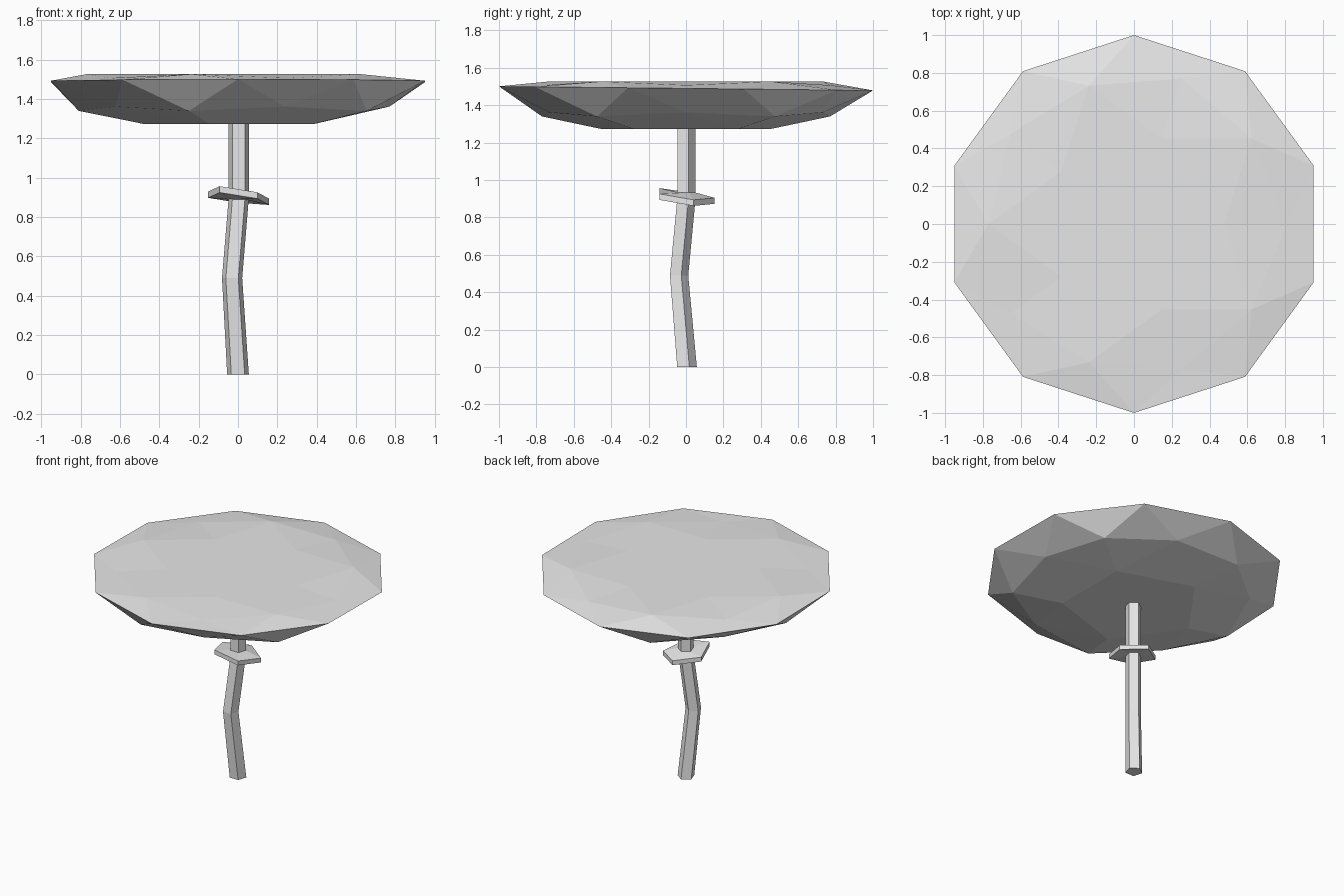
import bpy
import bmesh
import math

cube = bpy.data.objects.get("Cube")
if cube:
    bpy.data.objects.remove(cube, do_unlink=True)

grey = bpy.data.materials.new("light_grey")
grey.use_nodes = True
grey.diffuse_color = (0.8, 0.8, 0.8, 1)
grey.node_tree.nodes["Principled BSDF"].inputs["Base Color"].default_value = (0.8, 0.8, 0.8, 1)


def finish(name, bm):
    bmesh.ops.recalc_face_normals(bm, faces=bm.faces)
    mesh = bpy.data.meshes.new(name)
    bm.to_mesh(mesh)
    bm.free()
    mesh.materials.append(grey)
    obj = bpy.data.objects.new(name, mesh)
    bpy.context.collection.objects.link(obj)


def pentagon(bm, radius, x, y, heights):
    """Ring of five vertices, the first one pointing to the back."""
    ring = []
    for i, z in enumerate(heights):
        a = math.radians(90 + 72 * i)
        ring.append(bm.verts.new((x + radius * math.cos(a), y + radius * math.sin(a), z)))
    return ring


def bridge(bm, lower, upper):
    for i in range(5):
        j = (i + 1) % 5
        bm.faces.new((lower[i], lower[j], upper[j], upper[i]))


# Cap: faceted ball flattened to a wide shallow dish
bm = bmesh.new()
bmesh.ops.create_icosphere(bm, subdivisions=2, radius=1)
for v in bm.verts:
    h = v.co.z
    if abs(h) < 0.1:                      # rim
        v.co.z = 1.49 - 0.011 * v.co.y
        continue
    v.co.x *= 0.905
    v.co.y *= 0.905
    if h > 0:                             # nearly level top
        v.co.z = 1.507 if h < 0.5 else 1.527
    elif h < -0.8:                        # flat underside
        v.co.z = 1.273
    else:                                 # sloping lower side
        v.co.z = 1.34 if h > -0.5 else 1.362
finish("cap", bm)

# Stalk: bent five-sided post
bm = bmesh.new()
path = [(0, 0, 0, 0.058), (-0.03, -0.042, 0.49, 0.054),
        (0.004, -0.003, 0.9, 0.054), (0.004, -0.003, 1.29, 0.054)]
rings = [pentagon(bm, r, x, y, [z] * 5) for x, y, z, r in path]
for lower, upper in zip(rings, rings[1:]):
    bridge(bm, lower, upper)
bm.faces.new(rings[0])
bm.faces.new(rings[-1])
finish("stalk", bm)

# Skirt: thin tilted collar round the stalk
bm = bmesh.new()
edge = [0.905, 0.93, 0.957, 0.926, 0.894]
under = pentagon(bm, 0.05, 0.004, -0.003, [0.89] * 5)
low = pentagon(bm, 0.163, 0.003, -0.01, [z - 0.032 for z in edge])
high = pentagon(bm, 0.163, 0.003, -0.01, edge)
top = pentagon(bm, 0.05, 0.004, -0.003, [0.934] * 5)
for lower, upper in ((under, low), (low, high), (high, top), (top, under)):
    bridge(bm, lower, upper)
finish("skirt", bm)
